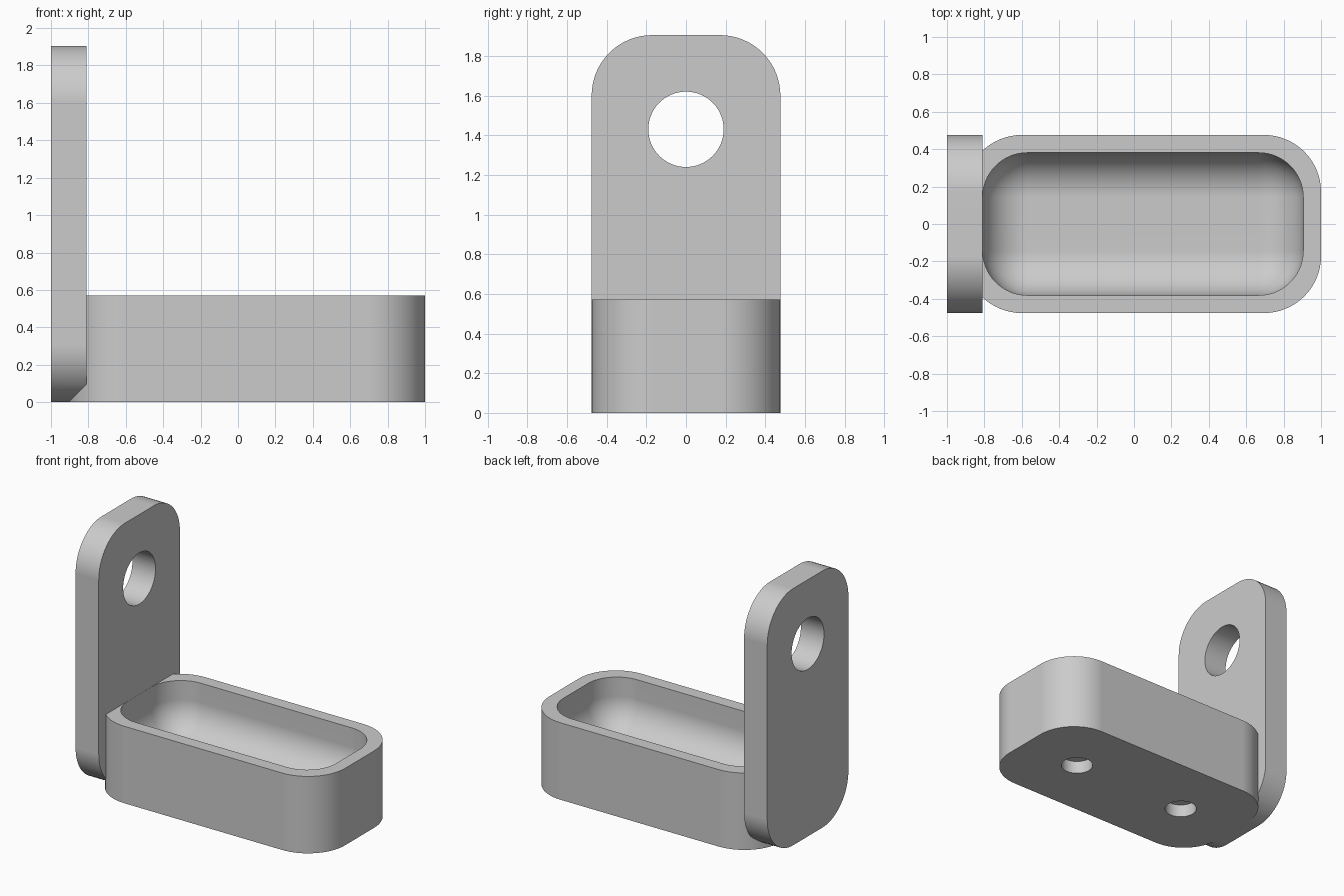
import bpy
import bmesh
from math import radians
from mathutils import Matrix, Vector

if "Cube" in bpy.data.objects:
    bpy.data.objects.remove(bpy.data.objects["Cube"], do_unlink=True)

HALF_WIDTH = 0.476
ROUND = 0.305
TRAY_HEIGHT = 0.571
TRAY_CENTRE = 0.0475

grey = bpy.data.materials.new("light grey")
grey.use_nodes = True
grey.diffuse_color = (0.6, 0.6, 0.6, 1)
grey.node_tree.nodes["Principled BSDF"].inputs["Base Color"].default_value = grey.diffuse_color


def add_object(name, bm):
    mesh = bpy.data.meshes.new(name)
    bm.to_mesh(mesh)
    bm.free()
    mesh.materials.append(grey)
    obj = bpy.data.objects.new(name, mesh)
    bpy.context.collection.objects.link(obj)
    return obj


def rounded_block(name, low, high, radius, is_rounded):
    """Box between two corners with the chosen edges rounded."""
    low, high = Vector(low), Vector(high)
    bm = bmesh.new()
    bmesh.ops.create_cube(bm, size=1)
    bmesh.ops.scale(bm, vec=high - low, verts=bm.verts)
    bmesh.ops.translate(bm, vec=(low + high) / 2, verts=bm.verts)
    edges = [e for e in bm.edges if is_rounded(e)]
    bmesh.ops.bevel(bm, geom=edges, offset=radius, offset_type='OFFSET',
                    segments=16, profile=0.5, affect='EDGES', clamp_overlap=False)
    return add_object(name, bm)


def along(axis):
    return lambda e: abs((e.verts[0].co - e.verts[1].co).normalized()[axis]) > 0.9


def cylinder(name, centre, radius, depth, axis='Z'):
    turn = Matrix.Rotation(radians(90), 4, 'Y') if axis == 'X' else Matrix()
    bm = bmesh.new()
    bmesh.ops.create_cone(bm, cap_ends=True, segments=64, radius1=radius, radius2=radius,
                          depth=depth, matrix=Matrix.Translation(centre) @ turn)
    return add_object(name, bm)


def combine(target, tool, operation):
    mod = target.modifiers.new(operation, 'BOOLEAN')
    mod.operation = operation
    mod.solver = 'EXACT'
    mod.object = tool
    bpy.context.view_layer.objects.active = target
    bpy.ops.object.modifier_apply(modifier=mod.name)
    bpy.data.objects.remove(tool, do_unlink=True)


# Tray block and upright hanging plate, joined into one solid
body = rounded_block("tray_with_hanging_plate", (-0.905, -HALF_WIDTH, 0),
                     (1, HALF_WIDTH, TRAY_HEIGHT), ROUND, along(2))
plate = rounded_block("hanging_plate", (-1, -HALF_WIDTH, 0),
                      (-0.81, HALF_WIDTH, 1.905), ROUND, along(0))
combine(body, plate, 'UNION')

# Tray hollow with rounded corners and floor, open at the top
hollow_top = TRAY_HEIGHT + 0.1
hollow = rounded_block("hollow_cutter", (-0.809, -0.381, 0.19), (0.905, 0.381, hollow_top), 0.238,
                       lambda e: min(v.co.z for v in e.verts) < hollow_top - 0.01)
combine(body, hollow, 'DIFFERENCE')

# Hanging hole through the plate
combine(body, cylinder("hanging_hole_cutter", (-0.905, 0, 1.43), 0.19, 0.4, 'X'), 'DIFFERENCE')

# Two blind sockets under the tray
for side in (-1, 1):
    socket = cylinder("socket_cutter", (TRAY_CENTRE + side * 0.476, 0, 0), 0.11, 0.19)
    combine(body, socket, 'DIFFERENCE')

# Smooth curves, crisp edges
bpy.ops.object.select_all(action='DESELECT')
body.select_set(True)
bpy.context.view_layer.objects.active = body
bpy.ops.object.shade_smooth_by_angle(angle=radians(30))
weighted = body.modifiers.new("even_shading", 'WEIGHTED_NORMAL')
weighted.keep_sharp = True
